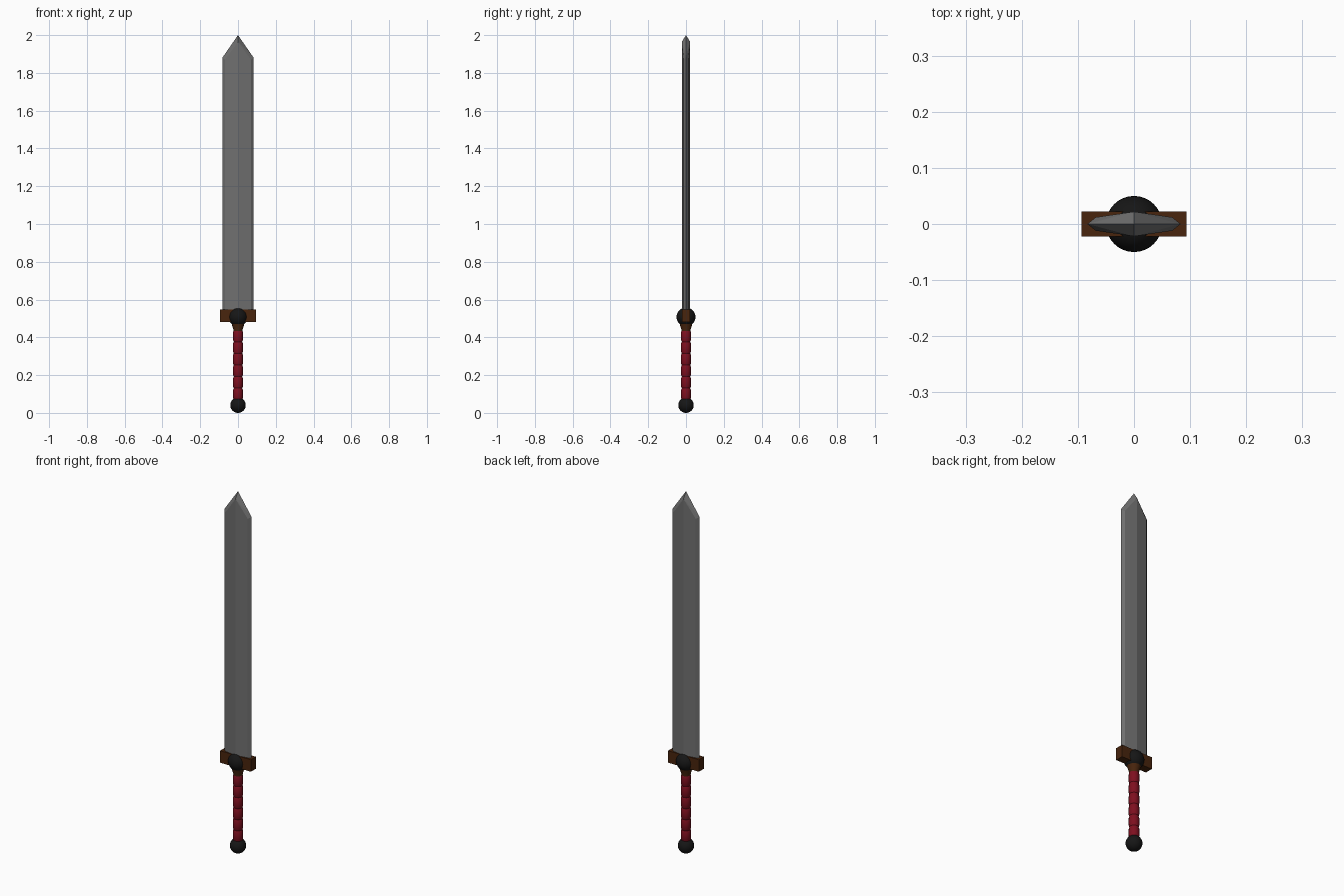
import bpy, bmesh, math

if "Cube" in bpy.data.objects:
    bpy.data.objects.remove(bpy.data.objects["Cube"])


def material(name, rgb):
    m = bpy.data.materials.new(name)
    m.diffuse_color = (*rgb, 1)
    m.use_nodes = True
    m.node_tree.nodes["Principled BSDF"].inputs["Base Color"].default_value = m.diffuse_color
    return m


STEEL = material("steel", (0.16, 0.16, 0.16))
BLACK = material("black", (0.008, 0.008, 0.008))
BROWN = material("brown", (0.065, 0.018, 0.004))
RED = material("red", (0.21, 0.005, 0.014))


def make(name, bm, mat, smooth=None):
    bmesh.ops.recalc_face_normals(bm, faces=bm.faces)
    me = bpy.data.meshes.new(name)
    bm.to_mesh(me)
    bm.free()
    me.materials.append(mat)
    ob = bpy.data.objects.new(name, me)
    bpy.context.collection.objects.link(ob)
    if smooth:
        bpy.ops.object.select_all(action='DESELECT')
        ob.select_set(True)
        bpy.context.view_layer.objects.active = ob
        bpy.ops.object.shade_smooth_by_angle(angle=math.radians(smooth))
    return ob


def lathe(name, profile, mat, sides, smooth=None):
    bm = bmesh.new()
    rings = [[bm.verts.new((r * math.cos(2 * math.pi * i / sides),
                            r * math.sin(2 * math.pi * i / sides), z))
              for i in range(sides)] for r, z in profile]
    for a, b in zip(rings, rings[1:]):
        for i in range(sides):
            j = (i + 1) % sides
            bm.faces.new((a[i], a[j], b[j], b[i]))
    bm.faces.new(rings[0])
    bm.faces.new(rings[-1])
    return make(name, bm, mat, smooth)


def ball(name, radius, z, mat):
    bm = bmesh.new()
    bmesh.ops.create_uvsphere(bm, u_segments=32, v_segments=16, radius=radius)
    bmesh.ops.translate(bm, verts=bm.verts, vec=(0, 0, z))
    return make(name, bm, mat, 40)


# Blade: ridged section with bevelled edges, hull closes the pointed end
bm = bmesh.new()
for z in (0.52, 1.88):
    for s in (-1, 1):
        bm.verts.new((s * 0.083, 0, z))
        bm.verts.new((0, s * 0.022, z))
        for t in (-1, 1):
            bm.verts.new((s * 0.068, t * 0.012, z - (0.01 if z > 1 else 0)))
for s in (-1, 1):
    bm.verts.new((0, s * 0.022, 1.965))
bm.verts.new((0, 0, 2.0))
bmesh.ops.convex_hull(bm, input=bm.verts)
make("blade", bm, STEEL)

# Cross guard
bm = bmesh.new()
bmesh.ops.create_cube(bm, size=1)
bmesh.ops.scale(bm, verts=bm.verts, vec=(0.188, 0.044, 0.066))
bmesh.ops.translate(bm, verts=bm.verts, vec=(0, 0, 0.515))
make("guard", bm, BROWN)

# Round boss in the guard and pommel
ball("guard_boss", 0.05, 0.508, BLACK)
ball("pommel", 0.041, 0.041, BLACK)

# Flared collar under the guard
lathe("collar", [(0.023, 0.42), (0.024, 0.44), (0.037, 0.482)], BROWN, 24, 40)

# Wrapped grip: repeated bulging bands
profile = []
bands, z0, z1 = 6, 0.07, 0.437
step = (z1 - z0) / bands
for k in range(bands):
    z = z0 + k * step
    profile += [(0.022, z), (0.0255, z + step * 0.12), (0.026, z + step * 0.5),
                (0.0255, z + step * 0.88)]
profile.append((0.022, z1))
lathe("grip", profile, RED, 24, 40)
